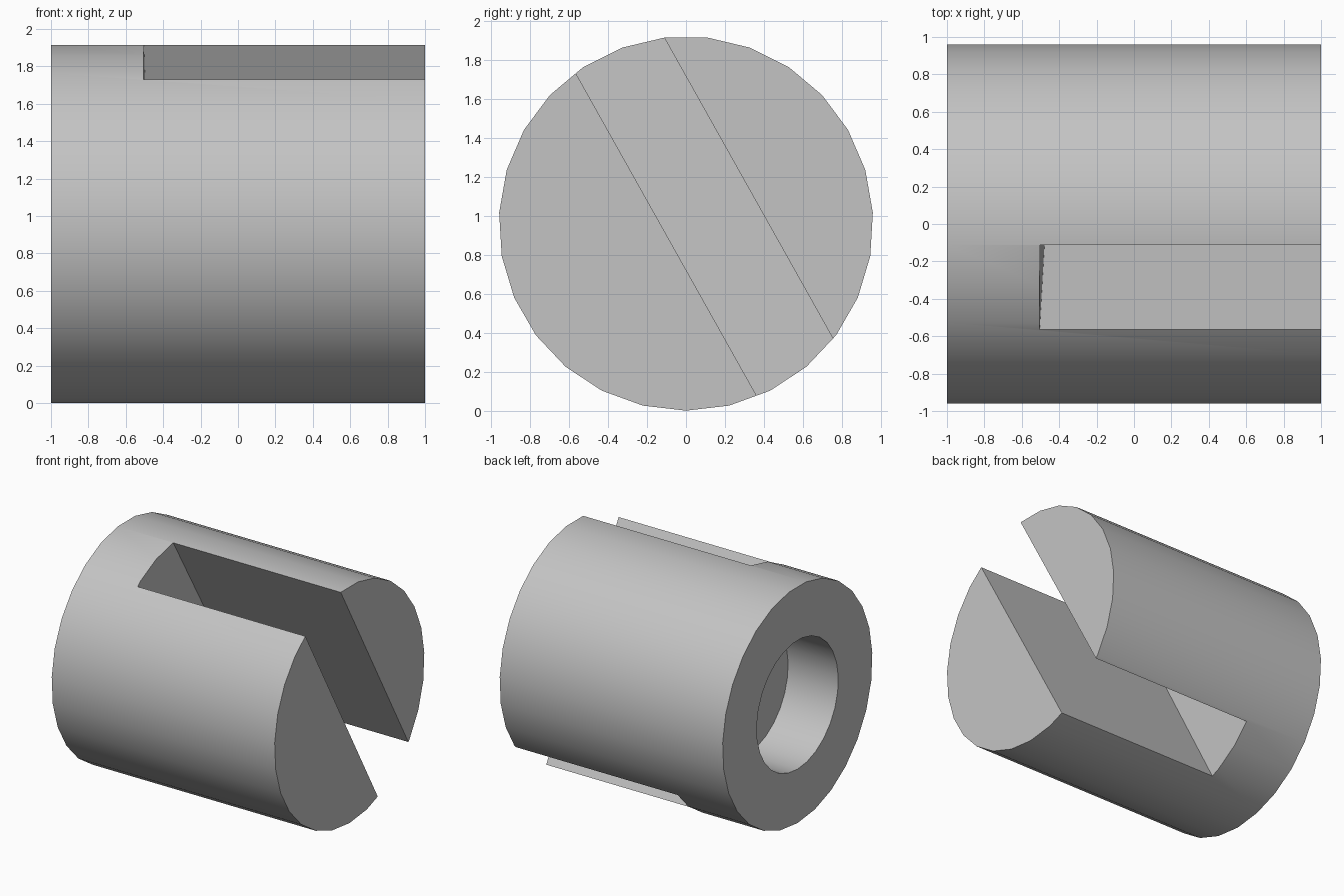
import bpy, bmesh, math
from mathutils import Vector

if "Cube" in bpy.data.objects:
    bpy.data.objects.remove(bpy.data.objects["Cube"], do_unlink=True)

RADIUS = 0.96
SIDES = 27
CENTRE = Vector((0, 0, RADIUS))

grey = bpy.data.materials.new("light_grey")
grey.use_nodes = True
colour = (0.55, 0.55, 0.55, 1)
grey.diffuse_color = colour
grey.node_tree.nodes["Principled BSDF"].inputs["Base Color"].default_value = colour


def prism(name, start_ring, end_ring):
    """Solid between two matching rings of points."""
    bm = bmesh.new()
    a = [bm.verts.new(p) for p in start_ring]
    b = [bm.verts.new(p) for p in end_ring]
    bm.faces.new(a)
    bm.faces.new(b)
    n = len(a)
    for i in range(n):
        j = (i + 1) % n
        bm.faces.new((a[i], a[j], b[j], b[i]))
    bmesh.ops.recalc_face_normals(bm, faces=bm.faces)
    mesh = bpy.data.meshes.new(name)
    bm.to_mesh(mesh)
    bm.free()
    mesh.materials.append(grey)
    obj = bpy.data.objects.new(name, mesh)
    bpy.context.collection.objects.link(obj)
    return obj


def circle(radius, x):
    """Ring around the x axis with one corner at the bottom."""
    steps = [math.tau * i / SIDES for i in range(SIDES)]
    return [CENTRE + Vector((x, radius * math.sin(t), -radius * math.cos(t))) for t in steps]


# Main round body
body = prism("slotted_cylinder", circle(RADIUS, -1), circle(RADIUS, 1))

# Blind bore in the left end of the axis
bore = prism("bore_cutter", circle(0.523, -1.2), circle(0.523, -0.55))

# Diagonal off-centre slot whose end wall leans slightly
along = Vector((0, 0.489, -0.872))
across = Vector((0, 0.872, 0.489))
corners = [(-1.3, -0.116), (1.3, -0.116), (1.3, 0.369), (-1.3, 0.369)]


def slot_ring(x, lean):
    return [CENTRE + along * t + across * s + Vector((x + lean * t, 0, 0)) for t, s in corners]


slot = prism("slot_cutter", slot_ring(-0.478, 0.028), slot_ring(1.2, 0))

# Cut both shapes out and smooth the round walls
bpy.ops.object.select_all(action='DESELECT')
bpy.context.view_layer.objects.active = body
body.select_set(True)
for cutter in (bore, slot):
    cutter.hide_render = True
    cut = body.modifiers.new(cutter.name, 'BOOLEAN')
    cut.operation = 'DIFFERENCE'
    cut.solver = 'EXACT'
    cut.object = cutter
    bpy.ops.object.modifier_apply(modifier=cut.name)
    bpy.data.objects.remove(cutter, do_unlink=True)
bpy.ops.object.shade_smooth_by_angle(angle=math.radians(30))
